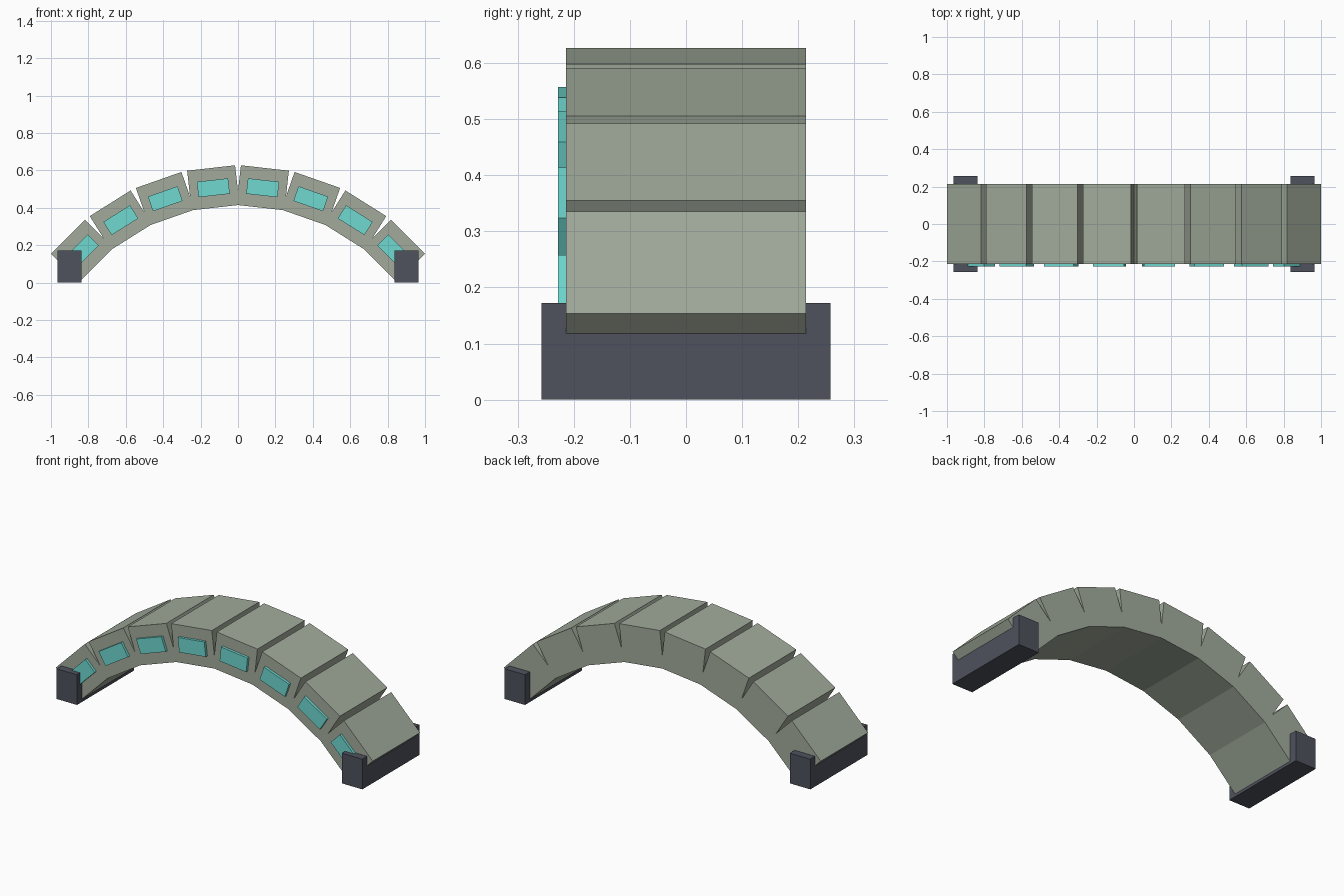
import bpy, math
from mathutils import Matrix, Vector

if "Cube" in bpy.data.objects:
    bpy.data.objects.remove(bpy.data.objects["Cube"])


def material(name, rgb):
    m = bpy.data.materials.new(name)
    m.diffuse_color = (*rgb, 1)
    m.use_nodes = True
    m.node_tree.nodes["Principled BSDF"].inputs["Base Color"].default_value = m.diffuse_color
    return m


STONE = material("grey green stone", (0.36, 0.41, 0.33))
GLOW = material("turquoise panel", (0.16, 0.70, 0.64))
DARK = material("dark slate", (0.078, 0.084, 0.11))


def box(name, center, size, mat, tilt=0.0):
    bpy.ops.mesh.primitive_cube_add(size=1)
    ob = bpy.context.object
    ob.name = name
    ob.data.transform(Matrix.Diagonal((*size, 1)))
    ob.location = Vector(center)
    ob.rotation_euler = (0, tilt, 0)
    ob.data.materials.append(mat)
    return ob


# Arch: eight straight blocks on a circular arc, tilted to follow it
RADIUS, CENTER_Z, COUNT = 1.178, -0.664, 8
DEPTH = 0.427
for i in range(COUNT):
    a = math.radians(-45 + 90 * i / (COUNT - 1))
    x, z = RADIUS * math.sin(a), CENTER_Z + RADIUS * math.cos(a)
    box(f"arch_block_{i + 1}", (x, 0, z), (0.258, DEPTH, 0.213), STONE, a)
    # Raised panel on the front side only
    box(f"front_panel_{i + 1}", (x, -DEPTH / 2 - 0.0025, z), (0.168, 0.025, 0.083), GLOW, a)

# Feet
for side, s in (("left", -1), ("right", 1)):
    box(f"{side}_foot", (s * 0.9, 0, 0.086), (0.129, 0.515, 0.172), DARK)
